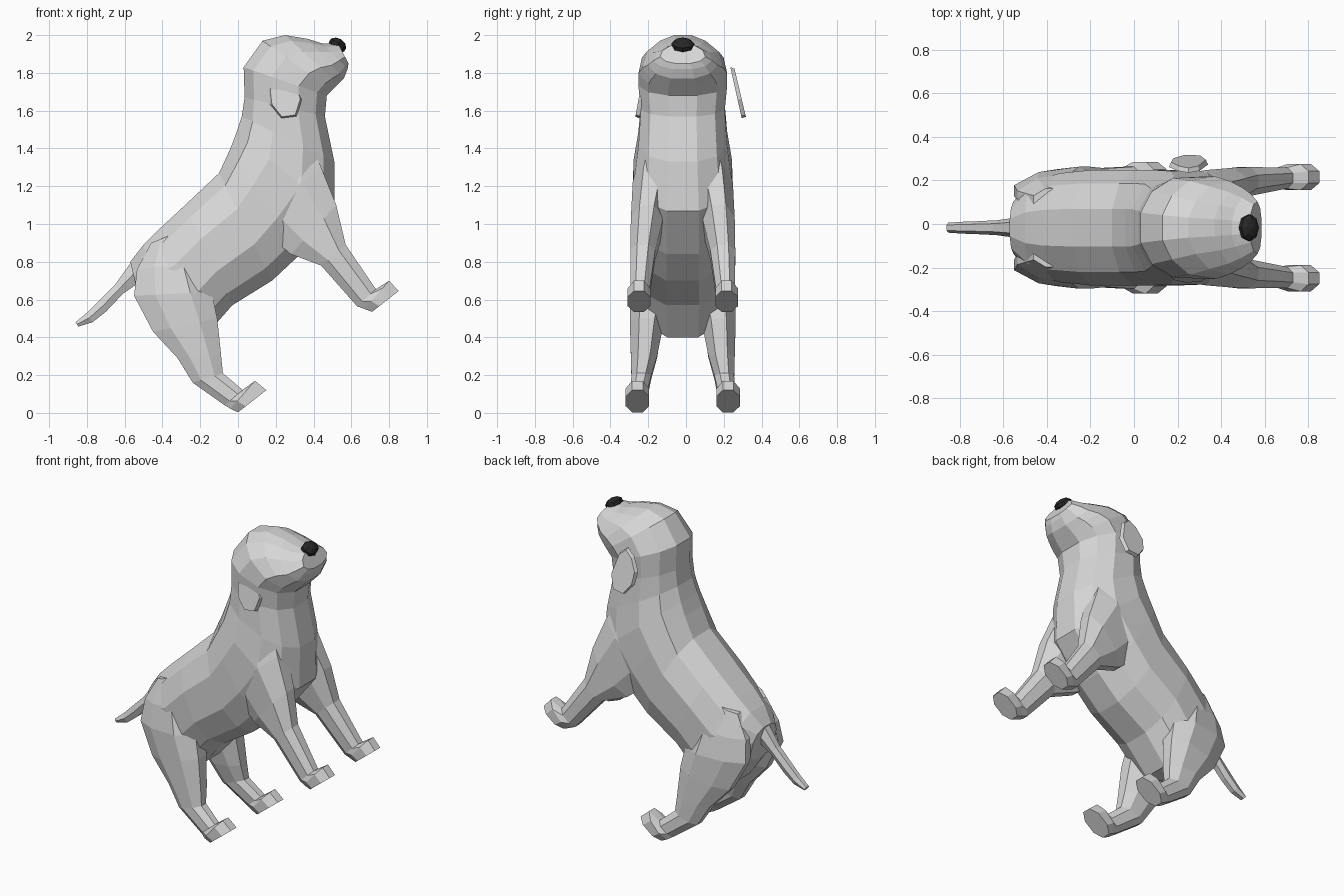
import bpy, bmesh, math
from mathutils import Vector

MID = -0.017  # symmetry plane of the body


def material(name, value):
    m = bpy.data.materials.new(name)
    m.diffuse_color = (value, value, value, 1)
    return m


GREY = material("light grey coat", 0.68)
BLACK = material("black", 0.02)


def finish(name, bm, mat):
    bmesh.ops.recalc_face_normals(bm, faces=bm.faces)
    me = bpy.data.meshes.new(name)
    bm.to_mesh(me)
    bm.free()
    me.materials.append(mat)
    ob = bpy.data.objects.new(name, me)
    bpy.context.collection.objects.link(ob)
    return ob


def loft(name, rings, sides, power, side=1):
    """Skin rings: (x, z) edge, opposite (x, z) edge, centre y, half width,
    taper (positive narrows the first edge, negative the second)."""
    bm = bmesh.new()
    loops = []
    for (x1, z1), (x2, z2), yc, w, taper in rings:
        loop = []
        for i in range(sides):
            a = 2 * math.pi * (i + 0.5) / sides
            c, s = math.cos(a), math.sin(a)
            peak = math.cos(math.pi / sides) ** power
            u = math.copysign(abs(c) ** power, c) / peak
            v = math.copysign(abs(s) ** power, s) / peak
            v *= 1 - max(0, taper * u)
            x = (x1 + x2) / 2 + u * (x1 - x2) / 2
            z = (z1 + z2) / 2 + u * (z1 - z2) / 2
            loop.append(bm.verts.new((x, MID + side * (yc + v * w), z)))
        loops.append(loop)
    for a, b in zip(loops, loops[1:]):
        for i in range(sides):
            j = (i + 1) % sides
            bm.faces.new((a[i], a[j], b[j], b[i]))
    bm.faces.new(loops[0])
    bm.faces.new(loops[-1])
    return finish(name, bm, GREY)


# Torso, neck and head: rings run from rump to muzzle (back line, belly line)
body = [
    ((-0.57, 0.80), (-0.52, 0.58), 0, 0.12, 0),
    ((-0.50, 0.89), (-0.40, 0.42), 0, 0.215, 0),
    ((-0.42, 0.97), (-0.18, 0.40), 0, 0.25, 0),
    ((-0.28, 1.10), (-0.03, 0.57), 0, 0.265, 0),
    ((-0.10, 1.27), (0.18, 0.70), 0, 0.265, 0),
    ((-0.04, 1.40), (0.33, 0.84), 0, 0.265, 0),
    ((-0.01, 1.48), (0.51, 1.07), 0, 0.26, 0),
    ((0.02, 1.57), (0.51, 1.33), 0, 0.235, 0),
    ((0.035, 1.67), (0.46, 1.57), 0, 0.222, 0),
    ((0.03, 1.83), (0.47, 1.68), 0, 0.235, 0.1),
    ((0.13, 1.97), (0.50, 1.71), 0, 0.235, 0.25),
    ((0.25, 2.00), (0.53, 1.74), 0, 0.215, 0.35),
    ((0.37, 1.98), (0.56, 1.77), 0, 0.185, 0.35),
    ((0.45, 1.955), (0.58, 1.82), 0, 0.155, 0.35),
    ((0.53, 1.955), (0.585, 1.85), 0, 0.12, 0.35),
]
loft("body_and_head", body, 12, 0.85)

# Tail
loft("tail", [
    ((-0.55, 0.82), (-0.51, 0.70), 0, 0.042, 0),
    ((-0.65, 0.68), (-0.61, 0.63), 0, 0.03, 0),
    ((-0.74, 0.59), (-0.70, 0.535), 0, 0.026, 0),
    ((-0.80, 0.53), (-0.77, 0.48), 0, 0.024, 0),
    ((-0.86, 0.48), (-0.845, 0.457), 0, 0.02, 0),
], 6, 0.9)

# Legs: front edge, rear edge, centre y, half width; the last ring is the sole
front_leg = [
    ((0.36, 1.50), (0.16, 1.36), 0.13, 0.07, 0),
    ((0.44, 1.30), (0.06, 1.02), 0.16, 0.105, -0.5),
    ((0.52, 1.10), (0.28, 0.84), 0.19, 0.085, -0.3),
    ((0.57, 0.89), (0.44, 0.78), 0.212, 0.066, 0),
    ((0.73, 0.655), (0.63, 0.565), 0.228, 0.048, 0),
    ((0.80, 0.70), (0.67, 0.55), 0.232, 0.06, 0),
    ((0.85, 0.645), (0.71, 0.535), 0.232, 0.06, 0),
]
hind_leg = [
    ((-0.26, 0.98), (-0.46, 0.90), 0.12, 0.06, 0),
    ((-0.20, 0.80), (-0.535, 0.76), 0.145, 0.105, -0.5),
    ((-0.14, 0.64), (-0.55, 0.62), 0.17, 0.11, -0.5),
    ((-0.11, 0.50), (-0.45, 0.43), 0.19, 0.09, -0.3),
    ((-0.09, 0.31), (-0.32, 0.29), 0.205, 0.07, 0),
    ((-0.08, 0.21), (-0.24, 0.16), 0.22, 0.052, 0),
    ((0.025, 0.122), (-0.07, 0.04), 0.235, 0.045, 0),
    ((0.09, 0.17), (-0.04, 0.022), 0.24, 0.062, 0),
    ((0.15, 0.12), (0.00, 0.003), 0.24, 0.062, 0),
]
for label, s in (("left", 1), ("right", -1)):
    loft("front_leg_" + label, front_leg, 8, 0.9, side=s)
    loft("hind_leg_" + label, hind_leg, 8, 0.9, side=s)


# Floppy ears: thick leaf-shaped plates leaning outwards
def ear(name, y_top, y_low):
    outline = [(0.25, 1.83), (0.30, 1.79), (0.34, 1.66), (0.31, 1.57),
               (0.23, 1.56), (0.17, 1.63), (0.16, 1.71), (0.20, 1.79)]
    out = math.copysign(0.022, y_low)
    bm = bmesh.new()
    vs = []
    for x, z in outline:
        t = (1.83 - z) / 0.27
        vs.append(bm.verts.new((x, y_top + (y_low - y_top) * t, z)))
    face = bm.faces.new(vs)
    grown = bmesh.ops.extrude_face_region(bm, geom=[face])["geom"]
    centre = Vector((0.25, 0, 1.69))
    for v in [g for g in grown if isinstance(g, bmesh.types.BMVert)]:
        d = centre - v.co
        v.co += Vector((d.x * 0.12, out, d.z * 0.06))
    return finish(name, bm, GREY)


ear("ear_left", 0.235, 0.295)
ear("ear_right", -0.20, -0.246)


# Eyes and nose
def ball(name, at, size, segs, rings, rot=(0, 0, 0)):
    bm = bmesh.new()
    bmesh.ops.create_uvsphere(bm, u_segments=segs, v_segments=rings, radius=1)
    ob = finish(name, bm, BLACK)
    ob.location, ob.scale, ob.rotation_euler = at, size, rot
    return ob


for label, s in (("left", 1), ("right", -1)):
    ball("eye_" + label, (0.325, MID + s * 0.173, 1.89), (0.034, 0.026, 0.032),
         8, 6, (s * 0.5, 0, -s * 0.3))
ball("nose", (0.527, MID, 1.947), (0.05, 0.064, 0.036), 8, 5, (0, 0.55, 0))
